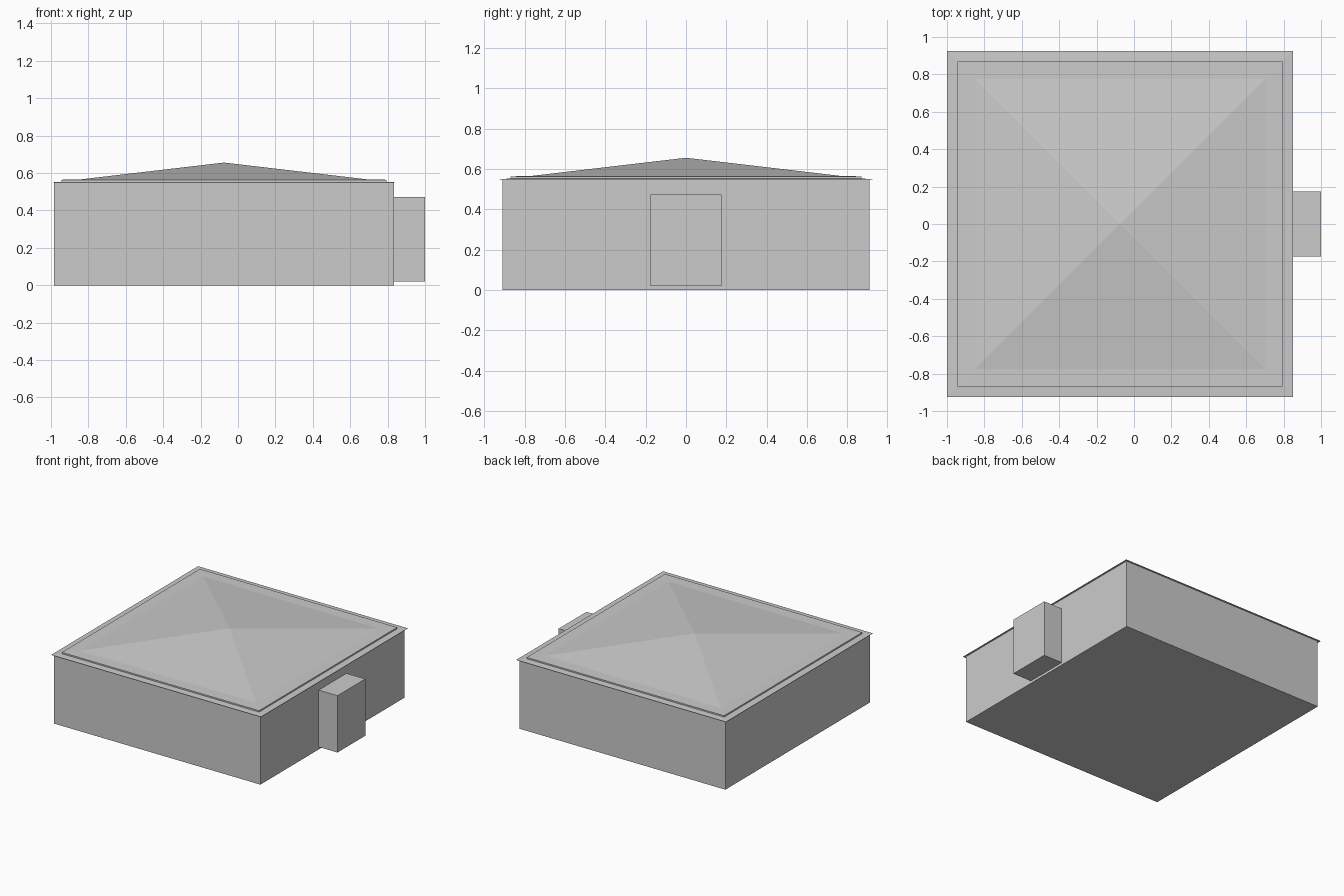
import bpy, bmesh

if "Cube" in bpy.data.objects:
    bpy.data.objects.remove(bpy.data.objects["Cube"])

CX = -0.075  # centre of the square building; the side box shifts it off x = 0


def make_object(name, bm):
    bmesh.ops.recalc_face_normals(bm, faces=bm.faces)
    mesh = bpy.data.meshes.new(name)
    bm.to_mesh(mesh)
    bm.free()
    obj = bpy.data.objects.new(name, mesh)
    bpy.context.collection.objects.link(obj)
    return obj


def box(name, x0, x1, y0, y1, z0, z1):
    bm = bmesh.new()
    bmesh.ops.create_cube(bm, size=1)
    for v in bm.verts:
        v.co.x = x0 if v.co.x < 0 else x1
        v.co.y = y0 if v.co.y < 0 else y1
        v.co.z = z0 if v.co.z < 0 else z1
    return make_object(name, bm)


def square_loft(name, profile, apex):
    """Stack square rings of (half width, z), closed below, pointed on top."""
    bm = bmesh.new()
    rings = [[bm.verts.new((CX + sx * r, sy * r, z))
              for sx, sy in ((-1, -1), (1, -1), (1, 1), (-1, 1))]
             for r, z in profile]
    bm.faces.new(rings[0])
    tip = bm.verts.new((CX, 0, apex))
    for i in range(4):
        j = (i + 1) % 4
        for a, b in zip(rings, rings[1:]):
            bm.faces.new((a[i], a[j], b[j], b[i]))
        bm.faces.new((rings[-1][i], rings[-1][j], tip))
    return make_object(name, bm)


# Square main body
box("walls", CX - 0.909, CX + 0.909, -0.909, 0.909, 0, 0.549)

# Thin overhanging eave, small step, flat border and low pyramid
square_loft("roof", [(0.925, 0.549), (0.925, 0.550), (0.87, 0.553),
                     (0.87, 0.564), (0.775, 0.565)], 0.656)

# Box on the right-hand wall
box("side_box", CX + 0.909, 1.0, -0.175, 0.175, 0.02, 0.473)
